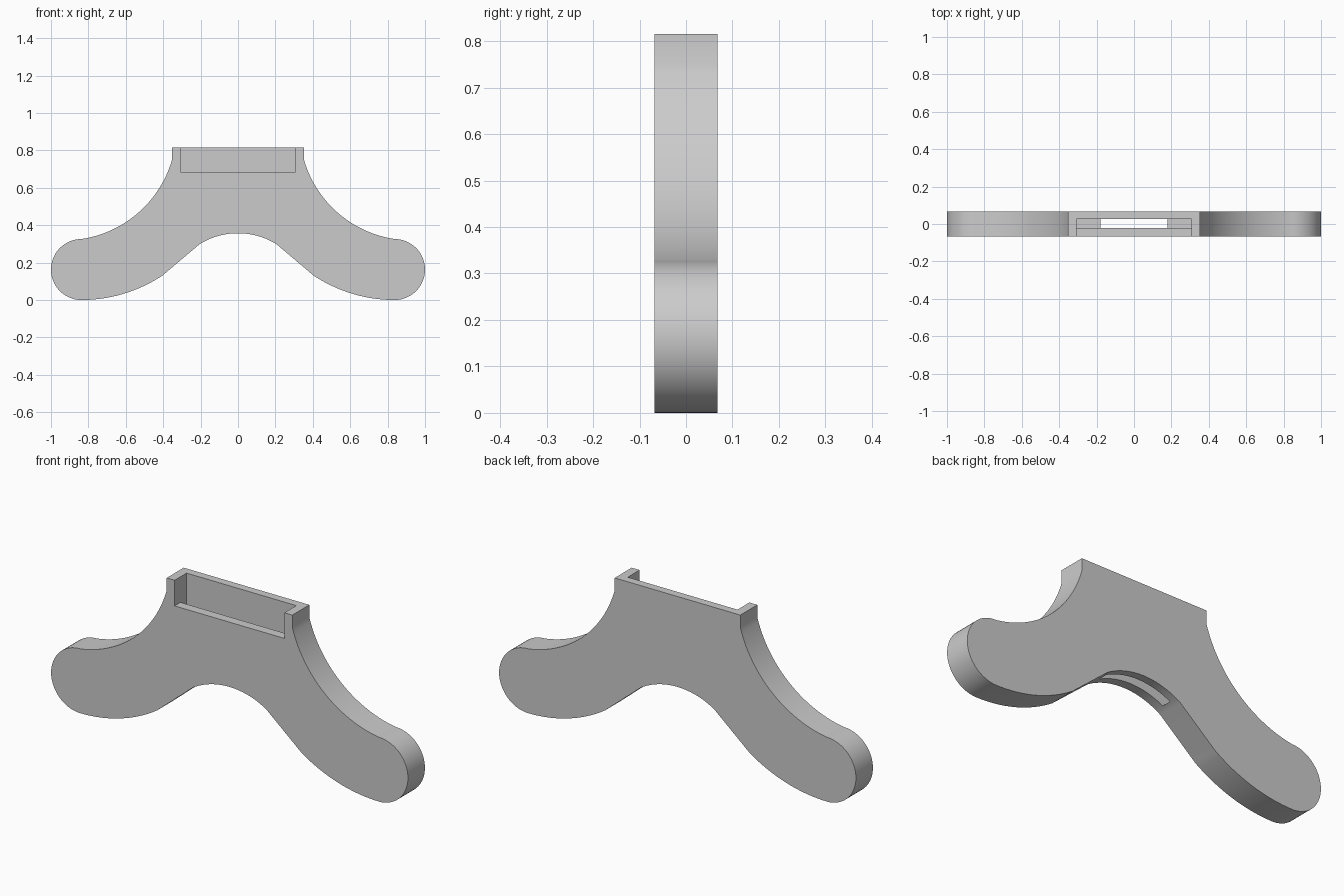
import bpy, bmesh, math
from mathutils import Vector

if "Cube" in bpy.data.objects:
    bpy.data.objects.remove(bpy.data.objects["Cube"])

HALF_DEPTH = 0.068

grey = bpy.data.materials.new("plain grey")
grey.diffuse_color = (0.6, 0.6, 0.6, 1)
grey.use_nodes = True
grey.node_tree.nodes["Principled BSDF"].inputs["Base Color"].default_value = grey.diffuse_color


def arc(p, q, r, steps):
    """Points on the circle from p through q to r, both ends included."""
    (ax, ay), (bx, by), (cx, cy) = p, q, r
    d = 2 * (ax * (by - cy) + bx * (cy - ay) + cx * (ay - by))
    a2, b2, c2 = ax * ax + ay * ay, bx * bx + by * by, cx * cx + cy * cy
    ux = (a2 * (by - cy) + b2 * (cy - ay) + c2 * (ay - by)) / d
    uy = (a2 * (cx - bx) + b2 * (ax - cx) + c2 * (bx - ax)) / d
    ang = [math.atan2(y - uy, x - ux) for x, y in (p, q, r)]
    sweep = sum(math.remainder(ang[i + 1] - ang[i], math.tau) for i in (0, 1))
    rad = math.hypot(ax - ux, ay - uy)
    return [(ux + rad * math.cos(ang[0] + sweep * i / steps),
             uy + rad * math.sin(ang[0] + sweep * i / steps)) for i in range(steps + 1)]


def prism(name, points, direction):
    """Solid made by extruding a flat polygon."""
    bm = bmesh.new()
    face = bm.faces.new([bm.verts.new(p) for p in points])
    out = bmesh.ops.extrude_face_region(bm, geom=[face])
    moved = [v for v in out["geom"] if isinstance(v, bmesh.types.BMVert)]
    bmesh.ops.translate(bm, verts=moved, vec=Vector(direction))
    bmesh.ops.recalc_face_normals(bm, faces=bm.faces)
    mesh = bpy.data.meshes.new(name)
    bm.to_mesh(mesh)
    bm.free()
    mesh.materials.append(grey)
    obj = bpy.data.objects.new(name, mesh)
    bpy.context.collection.objects.link(obj)
    return obj


# Right half of the outline: neck, concave shoulder, round foot, underside, arch
half = [(0.352, 0.815)]
half += arc((0.352, 0.752), (0.465, 0.537), (0.837, 0.326), 28)
half += arc((0.837, 0.326), (1.0, 0.163), (0.837, 0.0), 32)[1:]
half += arc((0.837, 0.0), (0.62, 0.031), (0.405, 0.13), 16)[1:]
half += arc((0.205, 0.299), (0.1, 0.344), (0.0, 0.357), 12)
outline = half + [(-x, z) for x, z in reversed(half[:-1])]
bracket = prism("foot_bracket", [(x, -HALF_DEPTH, z) for x, z in outline],
                (0, 2 * HALF_DEPTH, 0))

# Stepped pocket: open at the front and top, with a deep slot breaking into the arch
step = [(-0.2, 1.0), (-0.2, 0.685), (-0.021, 0.685), (-0.021, 0.313),
        (0.027, 0.313), (0.027, 1.0)]
cutter = prism("pocket_cutter", [(-0.3075, y, z) for y, z in step], (0.615, 0, 0))
cutter.hide_render = True

cut = bracket.modifiers.new("pocket", "BOOLEAN")
cut.operation = "DIFFERENCE"
cut.solver = "EXACT"
cut.object = cutter

bpy.context.view_layer.objects.active = bracket
bracket.select_set(True)
bpy.ops.object.modifier_apply(modifier=cut.name)
bpy.data.objects.remove(cutter)
bpy.ops.object.shade_smooth_by_angle(angle=math.radians(30))
